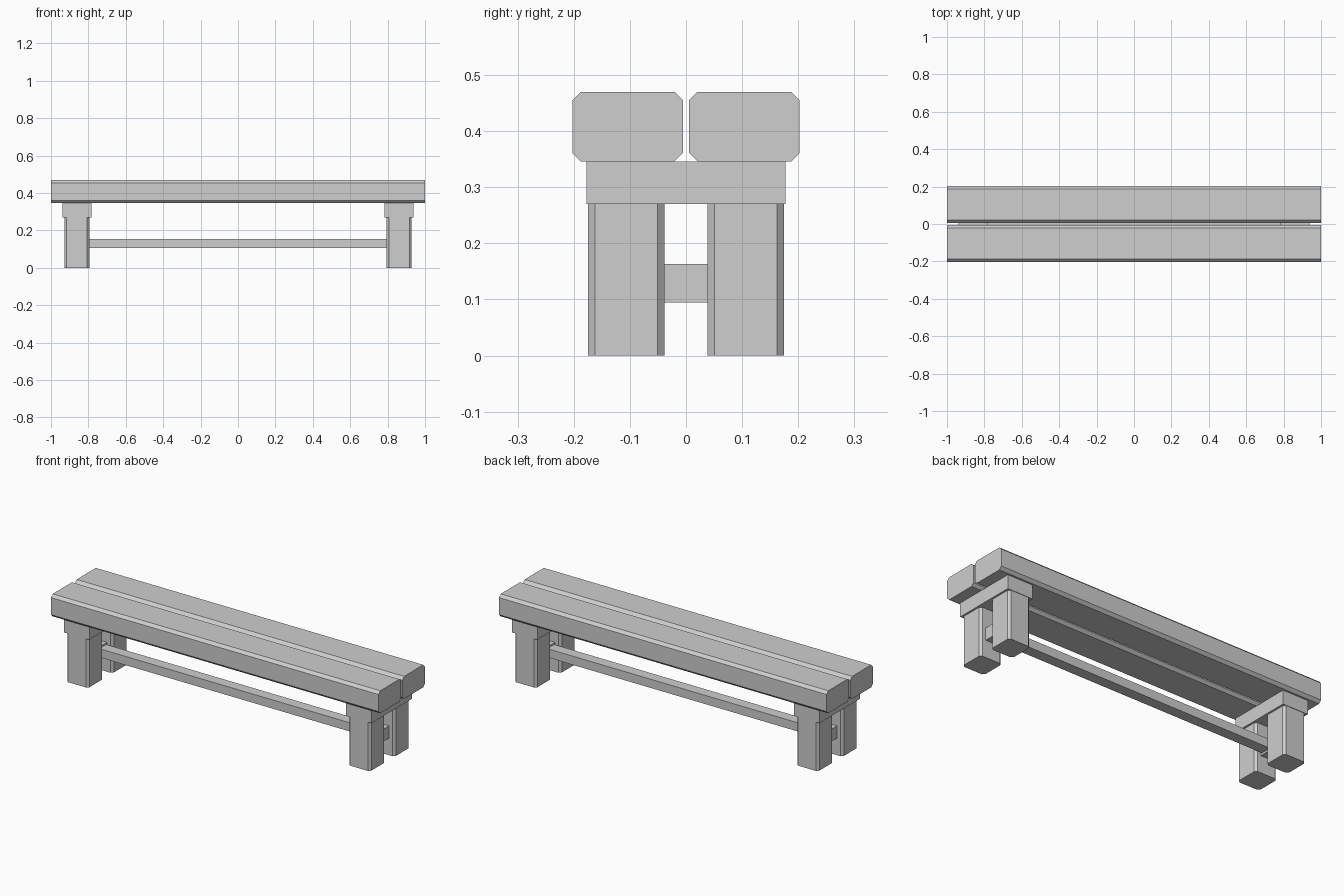
import bpy, bmesh

if "Cube" in bpy.data.objects:
    bpy.data.objects.remove(bpy.data.objects["Cube"])

wood = bpy.data.materials.new("light grey")
wood.diffuse_color = (0.62, 0.62, 0.62, 1)
wood.use_nodes = True
wood.node_tree.nodes["Principled BSDF"].inputs["Base Color"].default_value = wood.diffuse_color


def beam(name, center, size, axis=None, chamfer=0.0):
    """Box; edges parallel to the given axis get a flat chamfer."""
    bm = bmesh.new()
    bmesh.ops.create_cube(bm, size=1)
    for v in bm.verts:
        v.co = [c + p * s for c, p, s in zip(center, v.co, size)]
    if axis is not None:
        edges = [e for e in bm.edges
                 if abs((e.verts[0].co - e.verts[1].co).normalized()[axis]) > 0.9]
        bmesh.ops.bevel(bm, geom=edges, offset=chamfer, segments=1,
                        affect='EDGES', profile=0.5)
    bmesh.ops.recalc_face_normals(bm, faces=bm.faces)
    me = bpy.data.meshes.new(name)
    bm.to_mesh(me)
    bm.free()
    me.materials.append(wood)
    ob = bpy.data.objects.new(name, me)
    bpy.context.collection.objects.link(ob)
    return ob


# Two long seat planks with chamfered long edges
for side, y in (("front", -0.104), ("back", 0.104)):
    beam(side + "_seat_plank", (0, y, 0.408), (2, 0.197, 0.124), 0, 0.015)

for end, x in (("left", -0.861), ("right", 0.861)):
    # Cross beam under the seat
    beam(end + "_cross_beam", (x, 0, 0.308), (0.155, 0.355, 0.076))
    # Chamfered legs
    for side, y in (("front", -0.1065), ("back", 0.1065)):
        beam(f"{side}_{end}_leg", (x, y, 0.135), (0.134, 0.136, 0.27), 2, 0.012)
    # Short spacer between the legs
    beam(end + "_leg_spacer", (x, 0, 0.129), (0.07, 0.078, 0.068))

# Long stretcher joining the two spacers
beam("stretcher", (0, 0, 0.13), (1.654, 0.06, 0.048))
